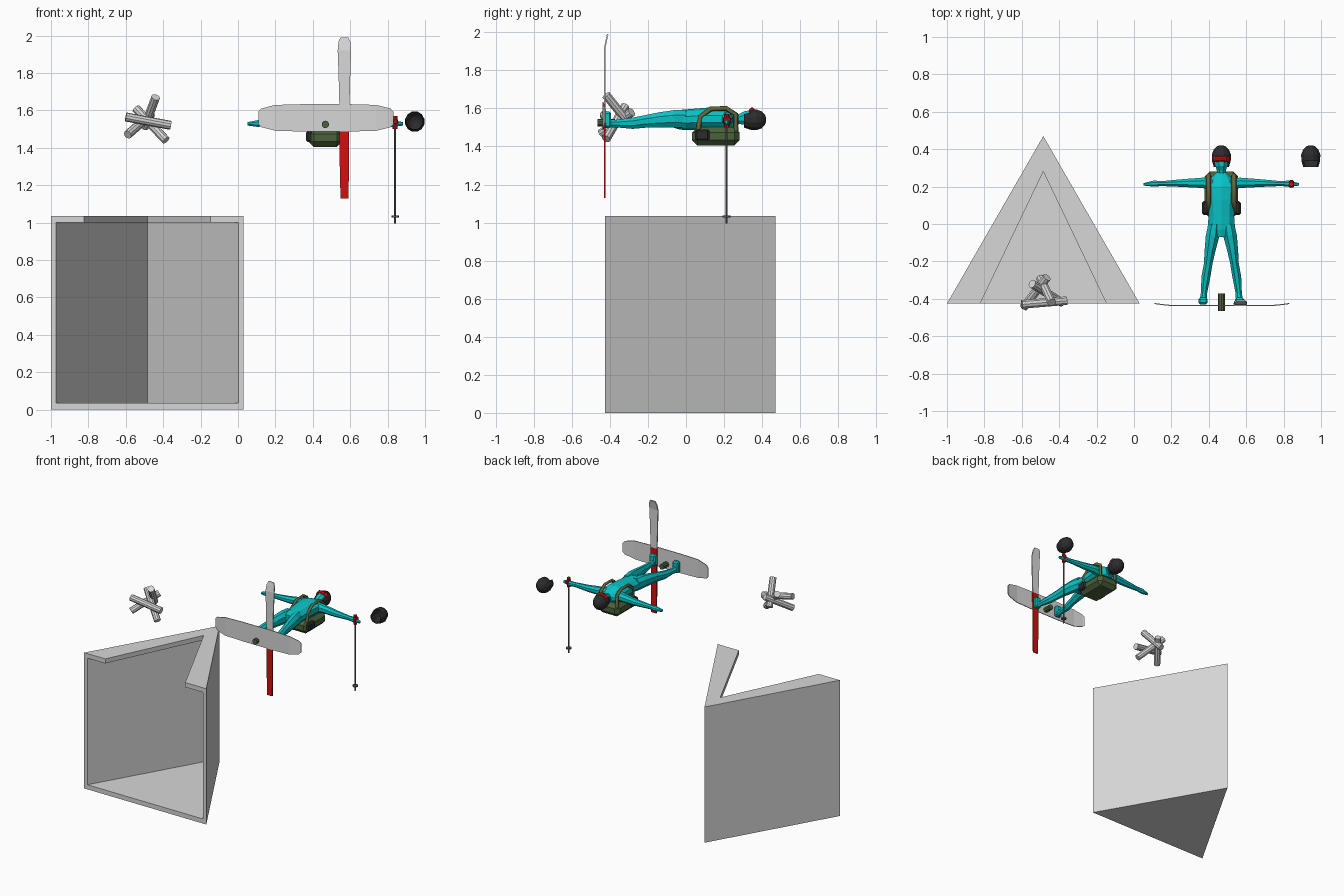
import bpy, bmesh, math
from mathutils import Vector

cube = bpy.data.objects.get("Cube")
if cube:
    bpy.data.objects.remove(cube)


def material(name, r, g, b):
    m = bpy.data.materials.new(name)
    m.use_nodes = True
    m.diffuse_color = (r, g, b, 1)
    m.node_tree.nodes["Principled BSDF"].inputs["Base Color"].default_value = (r, g, b, 1)
    return m


GREY = material("light_grey", .68, .68, .68)
RED = material("red", .64, .005, .005)
CYAN = material("suit_cyan", .003, .55, .57)
GREEN = material("pack_green", .07, .12, .045)
OLIVE = material("strap_olive", .13, .14, .045)
DARK = material("charcoal", .025, .025, .027)
STEEL = material("pole_grey", .13, .14, .14)

CX = .467    # centre line of the figure
MZ = 1.54    # body depth centre


def finish(name, bm, *mats):
    bmesh.ops.recalc_face_normals(bm, faces=bm.faces)
    me = bpy.data.meshes.new(name)
    bm.to_mesh(me)
    bm.free()
    for m in mats:
        me.materials.append(m)
    ob = bpy.data.objects.new(name, me)
    bpy.context.scene.collection.objects.link(ob)
    return ob


def loft(name, rows, axis, mat, sides=8, caps=True, keep=None):
    """Rows of (x, y, z, radius_1, radius_2), rings perpendicular to the axis."""
    bm = bmesh.new()
    u, v = {"x": ((0, 1, 0), (0, 0, 1)), "y": ((1, 0, 0), (0, 0, 1)),
            "z": ((1, 0, 0), (0, 1, 0))}[axis]
    rings = []
    for x, y, z, r1, r2 in rows:
        ring = []
        for i in range(sides):
            a = math.tau * (i + .5) / sides
            p = Vector((x, y, z)) + Vector(u) * r1 * math.cos(a) + Vector(v) * r2 * math.sin(a)
            ring.append(bm.verts.new(p))
        rings.append(ring)
    for a, b in zip(rings, rings[1:]):
        for i in range(sides):
            j = (i + 1) % sides
            bm.faces.new((a[i], a[j], b[j], b[i]))
    if caps:
        bm.faces.new(rings[0])
    bm.faces.new(rings[-1])
    if keep:
        bad = [f for f in bm.faces if not keep(f.calc_center_median())]
        bmesh.ops.delete(bm, geom=bad, context="FACES")
    return finish(name, bm, mat)


def rod(name, a, b, radius, mat, sides=8):
    a, b = Vector(a), Vector(b)
    bm = bmesh.new()
    bmesh.ops.create_cone(bm, cap_ends=True, segments=sides, radius1=radius,
                          radius2=radius, depth=(b - a).length)
    bm.transform((b - a).to_track_quat("Z", "Y").to_matrix().to_4x4())
    bmesh.ops.translate(bm, vec=(a + b) / 2, verts=bm.verts)
    return finish(name, bm, mat)


def box(name, centre, size, mat, bevel=0):
    bm = bmesh.new()
    bmesh.ops.create_cube(bm, size=1)
    bmesh.ops.scale(bm, vec=size, verts=bm.verts)
    bmesh.ops.translate(bm, vec=centre, verts=bm.verts)
    if bevel:
        bmesh.ops.bevel(bm, geom=bm.edges[:], offset=bevel, segments=1, affect="EDGES")
    return finish(name, bm, mat)


def prism(name, half, front, apex, z0, z1, mat):
    bm = bmesh.new()
    f = bm.faces.new([bm.verts.new((-.485 + s * half, y, z0))
                      for s, y in ((-1, front), (1, front), (0, apex))])
    up = bmesh.ops.extrude_face_region(bm, geom=[f])["geom"]
    bmesh.ops.translate(bm, vec=(0, 0, z1 - z0),
                        verts=[v for v in up if isinstance(v, bmesh.types.BMVert)])
    return finish(name, bm, mat)


def ribbon(name, rows, thickness, *mats):
    """Rows of two edge points joined by quads and thickened."""
    bm = bmesh.new()
    pairs = [[bm.verts.new(p) for p in row] for row in rows]
    for a, b in zip(pairs, pairs[1:]):
        bm.faces.new((a[0], a[1], b[1], b[0]))
    ob = finish(name, bm, *mats)
    mod = ob.modifiers.new("thickness", "SOLIDIFY")
    mod.thickness, mod.offset = thickness, 0
    return ob


# Triangular shelter: open front and a triangular hole in the roof
shelter = prism("shelter", .515, -.425, .47, 0, 1.035, GREY)
for cutter in (prism("room_cutter", .531, -.5, .42, .035, 1.0, GREY),
               prism("roof_cutter", .373, -.5, .28, .9, 1.2, GREY)):
    cutter.hide_render = True
    cutter.hide_viewport = True
    mod = shelter.modifiers.new(cutter.name, "BOOLEAN")
    mod.object, mod.operation, mod.solver = cutter, "DIFFERENCE", "EXACT"

# Stacked logs
for i, (a, b) in enumerate((
        ((-.44, -.42, 1.67), (-.5, -.29, 1.51)),
        ((-.59, -.445, 1.47), (-.465, -.285, 1.58)),
        ((-.385, -.42, 1.44), (-.545, -.32, 1.61)),
        ((-.6, -.43, 1.565), (-.36, -.41, 1.52)))):
    rod(f"log_{i + 1}", a, b, .024, GREY, 10)

# Torso, neck and head
loft("torso", [(CX, y, z, rx, rz) for y, z, rx, rz in (
    (-.07, 1.54, .06, .04), (-.03, 1.54, .078, .052), (.04, 1.542, .072, .056),
    (.13, 1.545, .078, .06), (.2, 1.545, .085, .06), (.245, 1.54, .06, .045),
    (.275, 1.54, .028, .03))], "y", CYAN, 10)
loft("head", [(CX, y, z, rx, rz) for y, z, rx, rz in (
    (.25, 1.54, .024, .026), (.285, 1.545, .026, .03), (.31, 1.55, .034, .04),
    (.35, 1.55, .04, .042), (.39, 1.545, .025, .03))], "y", CYAN, 8)


def helmet(name, x):
    cy = .363
    return loft(name, [(x, cy + dy, MZ, rx, rz) for dy, rx, rz in (
        (-.058, .042, .042), (-.025, .052, .054), (.008, .053, .056),
        (.035, .042, .046), (.052, .025, .027), (.058, .008, .008))],
        "y", DARK, 12, False, lambda c: c.y > cy - .02 or c.z < MZ + .025)


helmet("worn_helmet", CX)
helmet("spare_helmet", .945)
loft("goggles", [(CX + dx, .347, z, ry, rz) for dx, z, ry, rz in (
    (-.045, 1.568, .01, .01), (-.028, 1.586, .017, .014), (0, 1.59, .014, .015),
    (.028, 1.586, .017, .014), (.045, 1.568, .01, .01))], "x", RED, 8)

# Limbs and straps on both sides
for side, s in (("left", 1), ("right", -1)):
    loft(side + "_arm", [(CX + s * dx, y, z, ry, rz) for dx, y, z, ry, rz in (
        (.04, .212, 1.545, .034, .04), (.1, .22, 1.543, .03, .032),
        (.2, .219, 1.535, .023, .025), (.32, .216, 1.532, .014, .017),
        (.36, .216, 1.53, .018, .02), (.415, .212, 1.528, .007, .01))], "x", CYAN)
    loft(side + "_leg", [(CX + s * dx, y, z, rx, rz) for dx, y, z, rx, rz in (
        (.038, 0, 1.545, .034, .05), (.046, -.06, 1.545, .04, .05),
        (.06, -.14, 1.54, .032, .043), (.07, -.21, 1.532, .025, .036),
        (.082, -.28, 1.522, .026, .032), (.093, -.37, 1.52, .018, .021),
        (.098, -.42, 1.522, .022, .026))], "y", CYAN)
    box(side + "_boot", (CX + s * .098, -.412, 1.54), (.05, .036, .085), CYAN, .009)
    box(side + "_pouch", (CX + s * .085, .085, 1.46), (.038, .075, .06), DARK, .01)
    curve = bpy.data.curves.new(side + "_strap", "CURVE")
    curve.dimensions, curve.bevel_depth, curve.bevel_resolution = "3D", .013, 0
    path = ((.065, 1.49), (.075, 1.555), (.13, 1.597), (.21, 1.6), (.262, 1.568), (.262, 1.48))
    spline = curve.splines.new("POLY")
    spline.points.add(len(path) - 1)
    for p, (y, z) in zip(spline.points, path):
        p.co = (CX + s * .068, y, z, 1)
    curve.materials.append(OLIVE)
    strap = bpy.data.objects.new(side + "_strap", curve)
    bpy.context.scene.collection.objects.link(strap)

# Backpack
box("backpack", (CX, .157, 1.453), (.18, .25, .096), GREEN, .028)

# Snowboard with upturned ends
half = ((.36, .034, .012), (.345, .05, .008), (.27, .069, 0), (.13, .073, 0))
rows = [(-d, w, r) for d, w, r in half] + [(d, w, r) for d, w, r in reversed(half)]
ribbon("snowboard", [[(.47 + d, -.436 + r, 1.56 + w * k) for k in (-1, 1)]
                     for d, w, r in rows], .006, GREY)

# Ski with a red tail and a bent grey tip
ski = ribbon("ski", [[(.569 + w * k, -.428 + r, z) for k in (-1, 1)] for z, w, r in (
    (1.13, .021, 0), (1.3, .025, 0), (1.48, .025, 0), (1.625, .027, 0),
    (1.78, .031, 0), (1.92, .036, .002), (1.965, .032, .011), (1.99, .021, .017))],
    .008, GREY, RED)
for f in ski.data.polygons:
    f.material_index = 1 if f.center.z < 1.625 else 0

# Canister on the board
rod("canister", (CX, -.465, 1.525), (CX, -.372, 1.525), .02, GREEN, 10)

# Pole with basket and grip
rod("pole_shaft", (.84, .213, .995), (.84, .213, 1.53), .006, STEEL)
rod("pole_basket", (.84, .213, 1.027), (.84, .213, 1.037), .02, STEEL)
rod("pole_grip", (.84, .213, 1.5), (.84, .213, 1.57), .013, RED)
box("wrist_strap", (.842, .215, 1.54), (.026, .042, .03), RED, .006)
